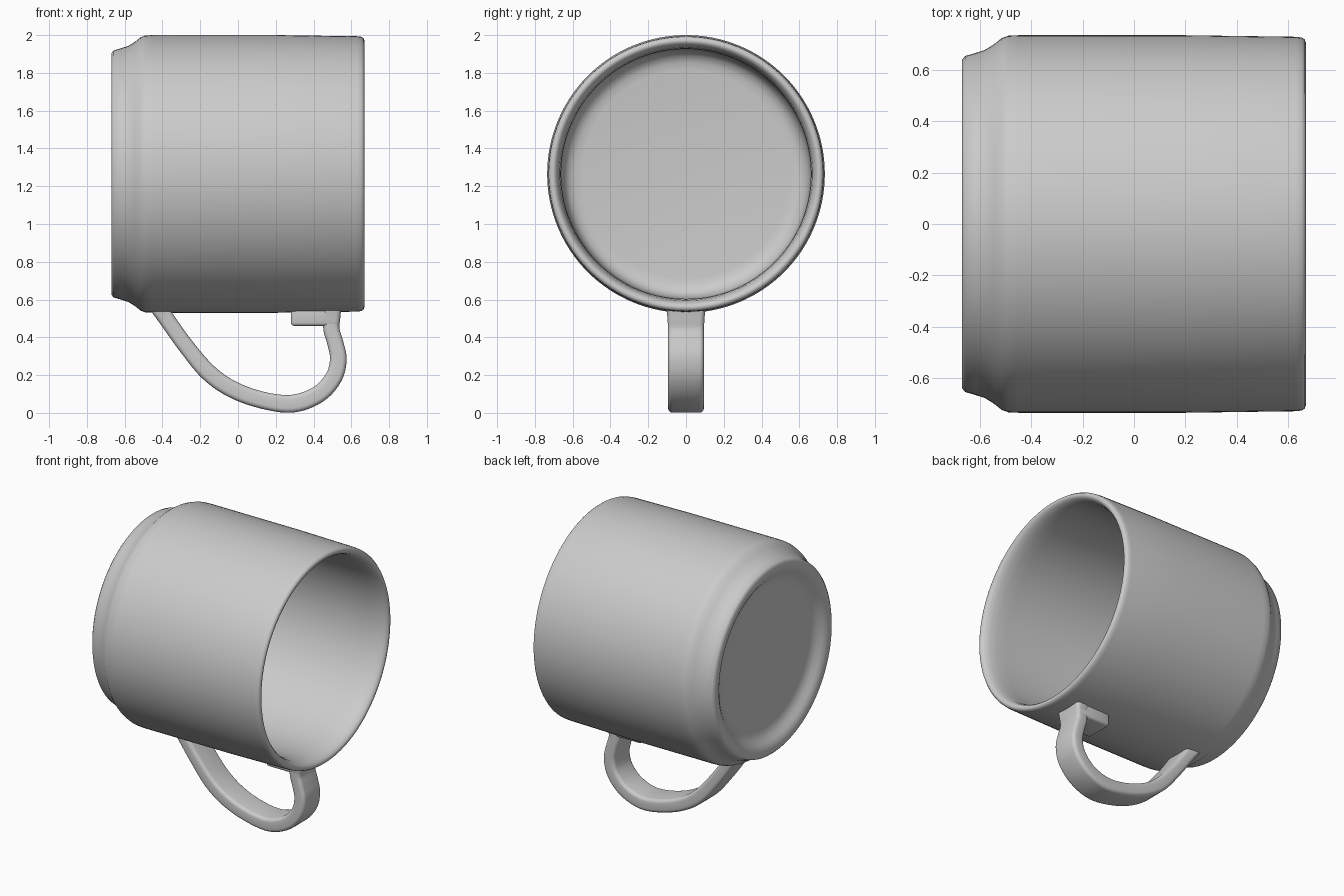
import bpy, bmesh, math
from mathutils import Vector

if "Cube" in bpy.data.objects:
    bpy.data.objects.remove(bpy.data.objects["Cube"])

AXIS_Z = 1.265   # height of the mug's lying axis
SEG = 128


def finish(bm, name, angle=40):
    bmesh.ops.recalc_face_normals(bm, faces=bm.faces)
    me = bpy.data.meshes.new(name)
    bm.to_mesh(me)
    bm.free()
    ob = bpy.data.objects.new(name, me)
    bpy.context.collection.objects.link(ob)
    bpy.ops.object.select_all(action='DESELECT')
    ob.select_set(True)
    bpy.context.view_layer.objects.active = ob
    bpy.ops.object.shade_smooth_by_angle(angle=math.radians(angle))
    return ob


def smooth_path(pts, steps):
    """Catmull-Rom interpolation through the points."""
    p = [Vector(q) for q in pts]
    p = [2 * p[0] - p[1]] + p + [2 * p[-1] - p[-2]]
    out = []
    for i in range(1, len(p) - 2):
        a, b, c, d = p[i - 1:i + 3]
        for s in range(steps):
            t = s / steps
            out.append(0.5 * (2 * b + (c - a) * t + (2 * a - 5 * b + 4 * c - d) * t * t
                              + (3 * b - a - 3 * c + d) * t ** 3))
    return out + [p[-2]]


# Mug body: closed (x, radius) profile spun about the x axis
profile = [(-0.61, 0), (-0.61, 0.47), (-0.614, 0.505), (-0.63, 0.54), (-0.65, 0.565),
           (-0.665, 0.59), (-0.67, 0.615),
           (-0.669, 0.64), (-0.658, 0.654), (-0.62, 0.665), (-0.58, 0.678),
           (-0.545, 0.700), (-0.515, 0.724), (-0.49, 0.733), (-0.45, 0.735),
           (0.2, 0.735), (0.63, 0.729), (0.654, 0.726), (0.665, 0.718),
           (0.669, 0.706), (0.665, 0.694), (0.65, 0.682), (0.62, 0.671), (0.57, 0.664),
           (0.50, 0.661), (-0.42, 0.658), (-0.48, 0.648), (-0.515, 0.625),
           (-0.53, 0.59), (-0.535, 0.55), (-0.535, 0)]
bm = bmesh.new()
vs = [bm.verts.new((x, 0, AXIS_Z + r)) for x, r in profile]
es = [bm.edges.new(e) for e in zip(vs, vs[1:])]
bmesh.ops.spin(bm, geom=vs + es, cent=(0, 0, AXIS_Z), axis=(1, 0, 0),
               angle=math.tau, steps=SEG, use_merge=True)
bmesh.ops.remove_doubles(bm, verts=bm.verts, dist=1e-5)
finish(bm, "mug_body")

# Handle: rounded-rectangle section swept along (x, z, thickness, half width)
stations = [(-0.425, 0.565, 0.09, 0.105), (-0.380, 0.500, 0.085, 0.097),
            (-0.280, 0.360, 0.085, 0.095), (-0.16, 0.217, 0.09, 0.095),
            (-0.03, 0.125, 0.09, 0.095), (0.13, 0.067, 0.09, 0.095),
            (0.29, 0.049, 0.094, 0.095), (0.425, 0.098, 0.092, 0.095),
            (0.507, 0.188, 0.09, 0.095), (0.531, 0.285, 0.088, 0.095),
            (0.515, 0.370, 0.085, 0.095), (0.495, 0.440, 0.085, 0.095),
            (0.496, 0.500, 0.09, 0.097), (0.498, 0.565, 0.10, 0.106)]
path = smooth_path(stations, 5)
bm = bmesh.new()
rings = []
for i, (x, z, th, hw) in enumerate(path):
    a, b = path[max(i - 1, 0)], path[min(i + 1, len(path) - 1)]
    tan = Vector((b[0] - a[0], 0, b[1] - a[1])).normalized()
    nrm = Vector((-tan.z, 0, tan.x))
    rad = 0.024
    ring = []
    for k, (su, sv) in enumerate([(1, 1), (-1, 1), (-1, -1), (1, -1)]):
        for j in range(5):
            ang = (k + j / 4) * math.pi / 2
            u = su * (hw - rad) + rad * math.cos(ang)
            v = sv * (th / 2 - rad) + rad * math.sin(ang)
            ring.append(bm.verts.new(Vector((x, u, z)) + nrm * v))
    rings.append(ring)
for r0, r1 in zip(rings, rings[1:]):
    for j in range(len(r0)):
        k = (j + 1) % len(r0)
        bm.faces.new((r0[j], r0[k], r1[k], r1[j]))
bm.faces.new(rings[0])
bm.faces.new(rings[-1])
finish(bm, "handle")

# Mounting pad that joins the upper end of the handle to the wall
bm = bmesh.new()
bmesh.ops.create_cube(bm, size=1)
for v in bm.verts:
    v.co = ((0.28 if v.co.x < 0 else 0.535), v.co.y * 0.194, (0.46 if v.co.z < 0 else 0.57))
bmesh.ops.bevel(bm, geom=bm.edges[:], offset=0.018, segments=3, profile=0.5, affect='EDGES')
finish(bm, "handle_pad")
